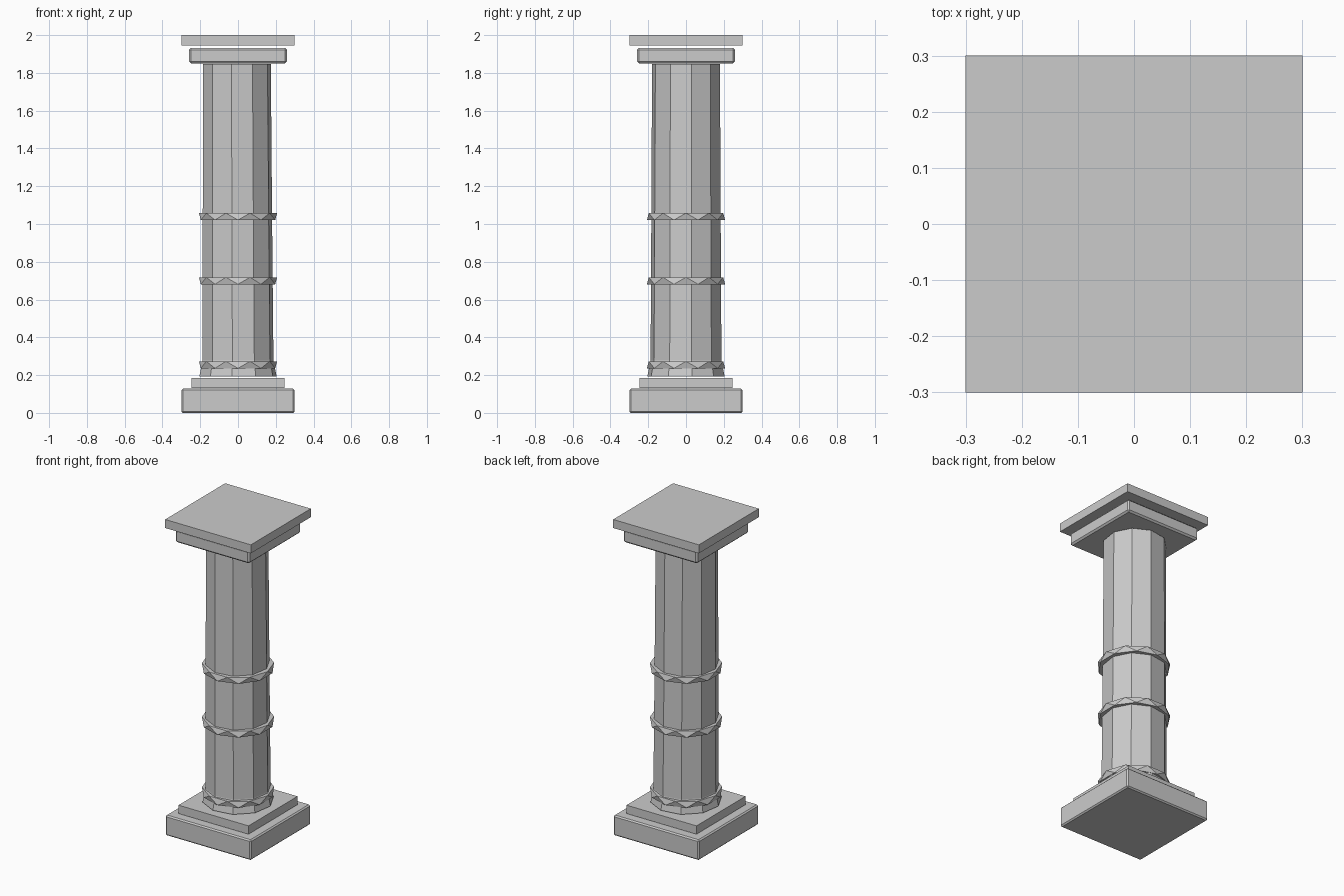
import bpy, bmesh, math

if "Cube" in bpy.data.objects:
    bpy.data.objects.remove(bpy.data.objects["Cube"])

SIDES = 10


def finish(name, bm):
    bmesh.ops.recalc_face_normals(bm, faces=bm.faces)
    mesh = bpy.data.meshes.new(name)
    bm.to_mesh(mesh)
    bm.free()
    obj = bpy.data.objects.new(name, mesh)
    bpy.context.collection.objects.link(obj)
    return obj


def slab(name, half, z0, z1, bevel=0.0):
    bm = bmesh.new()
    bmesh.ops.create_cube(bm, size=1)
    for v in bm.verts:
        v.co.x *= 2 * half
        v.co.y *= 2 * half
        v.co.z = z0 if v.co.z < 0 else z1
    if bevel:
        bmesh.ops.bevel(bm, geom=bm.edges[:], offset=bevel, segments=1,
                        affect='EDGES', profile=0.5)
    return finish(name, bm)


def circle(bm, r, z, turn=0.0, cx=0.0):
    step = 2 * math.pi / SIDES
    return [bm.verts.new((cx + r * math.cos((i + turn) * step),
                          r * math.sin((i + turn) * step), z))
            for i in range(SIDES)]


def shaft(name, profile):
    bm = bmesh.new()
    rings = [circle(bm, r, z, 0.25, cx) for r, z, cx in profile]
    for a, b in zip(rings, rings[1:]):
        for i in range(SIDES):
            j = (i + 1) % SIDES
            bm.faces.new((a[i], a[j], b[j], b[i]))
    bm.faces.new(rings[0][::-1])
    bm.faces.new(rings[-1])
    return finish(name, bm)


def zigzag_band(name, z0, z1):
    # triangulated belt: lower corners sit half a step round from the upper ones
    bm = bmesh.new()
    low = circle(bm, 0.207, z0, 0.5)
    top = circle(bm, 0.207, z1)
    for i in range(SIDES):
        j = (i + 1) % SIDES
        bm.faces.new((top[i], low[i], top[j]))
        bm.faces.new((low[i], low[j], top[j]))
    bm.faces.new(low[::-1])
    bm.faces.new(top)
    return finish(name, bm)


# Stepped base
slab("base_plinth", 0.30, 0.0, 0.128, 0.008)
slab("upper_plinth", 0.245, 0.132, 0.185)

# Faceted column with flared foot
shaft("column_shaft", [(0.207, 0.193, 0), (0.190, 0.28, 0),
                       (0.186, 1.0, -0.003), (0.182, 1.846, -0.006)])

# Decorative belts
for i, z in enumerate((0.255, 0.70, 1.04)):
    zigzag_band(f"column_band_{i + 1}", z - 0.019, z + 0.018)

# Capital and top slab
slab("capital", 0.26, 1.851, 1.932, 0.010)
slab("top_slab", 0.30, 1.946, 2.0)
